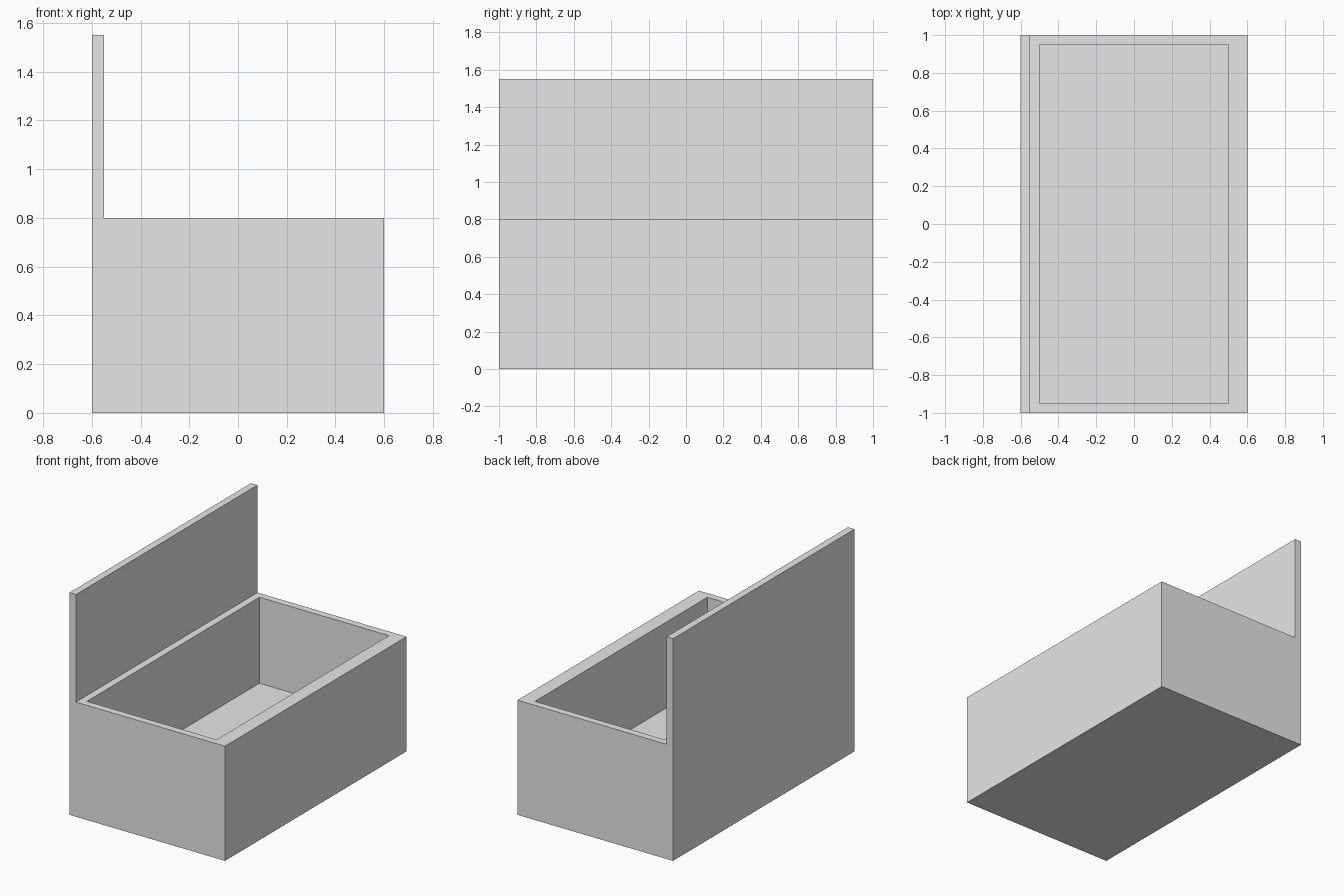
import bpy
import bmesh

cube = bpy.data.objects.get("Cube")
if cube:
    bpy.data.objects.remove(cube, do_unlink=True)

grey = bpy.data.materials.new("plain_grey")
grey.use_nodes = True
colour = (0.8, 0.8, 0.8, 1)
grey.diffuse_color = colour
grey.node_tree.nodes["Principled BSDF"].inputs["Base Color"].default_value = colour


def extrude_profile(name, points, half_length):
    """Extrude an x-z outline along y, centred on y = 0."""
    bm = bmesh.new()
    face = bm.faces.new([bm.verts.new((x, -half_length, z)) for x, z in points])
    grown = bmesh.ops.extrude_face_region(bm, geom=[face])["geom"]
    moved = [g for g in grown if isinstance(g, bmesh.types.BMVert)]
    bmesh.ops.translate(bm, verts=moved, vec=(0, 2 * half_length, 0))
    bmesh.ops.recalc_face_normals(bm, faces=bm.faces)
    mesh = bpy.data.meshes.new(name)
    bm.to_mesh(mesh)
    bm.free()
    mesh.materials.append(grey)
    obj = bpy.data.objects.new(name, mesh)
    bpy.context.collection.objects.link(obj)
    return obj


# Box body and upright lid panel share one L-shaped outline
box = extrude_profile("box_with_upright_panel", [
    (-0.6, 0), (0.6, 0), (0.6, 0.8), (-0.55, 0.8), (-0.55, 1.55), (-0.6, 1.55)], 1)

# Open cavity, leaving a thick floor
cutter = extrude_profile("cavity_cutter", [
    (-0.5, 0.2), (0.5, 0.2), (0.5, 1), (-0.5, 1)], 0.95)
cutter.hide_render = True
cutter.hide_viewport = True

cut = box.modifiers.new("cavity", "BOOLEAN")
cut.operation = "DIFFERENCE"
cut.solver = "EXACT"
cut.object = cutter
